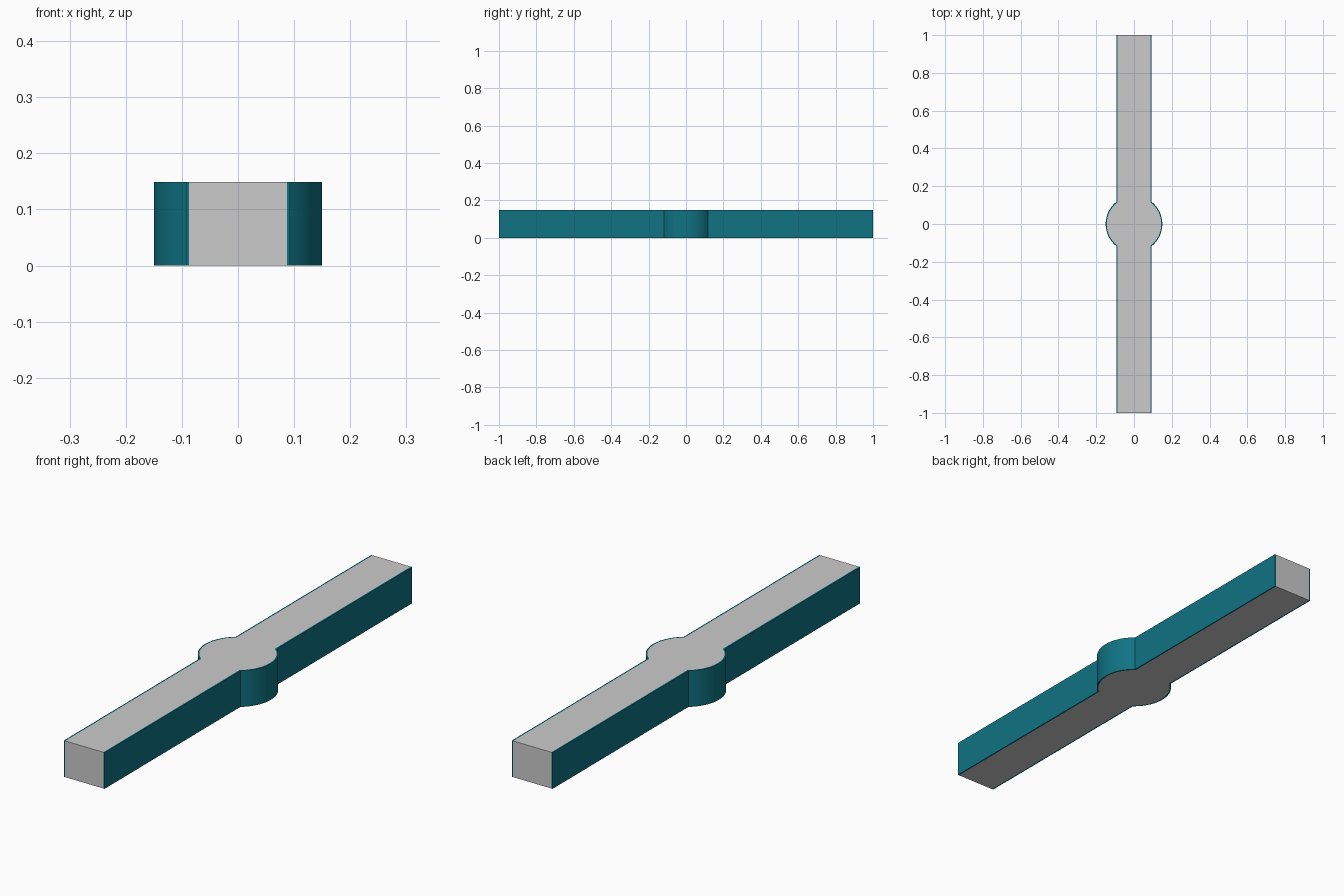
import bpy, bmesh, math

if "Cube" in bpy.data.objects:
    bpy.data.objects.remove(bpy.data.objects["Cube"])

HEIGHT = 0.149
HALF_LENGTH = 1.0
HALF_WIDTH = 0.093
HUB_RADIUS = 0.15
EDGE = 0.006
ARC_STEPS = 32


def side_profile(inset, sign):
    """One long side, front to back: straight arm, hub arc, straight arm."""
    w, r = HALF_WIDTH - inset, HUB_RADIUS - inset
    a = math.acos(w / r)
    arc = [-a + 2 * a * i / ARC_STEPS for i in range(ARC_STEPS + 1)]
    pts = [(w, -HALF_LENGTH)]
    pts += [(r * math.cos(t), r * math.sin(t)) for t in arc]
    pts.append((w, HALF_LENGTH))
    return [(sign * x, y) for x, y in pts]


def prism(name, outline, material=None):
    """Extrude a closed outline from z = 0 to HEIGHT."""
    bm = bmesh.new()
    face = bm.faces.new([bm.verts.new((x, y, 0)) for x, y in outline])
    res = bmesh.ops.extrude_face_region(bm, geom=[face], use_keep_orig=True)
    top = [g for g in res["geom"] if isinstance(g, bmesh.types.BMVert)]
    bmesh.ops.translate(bm, verts=top, vec=(0, 0, HEIGHT))
    bmesh.ops.recalc_face_normals(bm, faces=bm.faces)
    mesh = bpy.data.meshes.new(name)
    bm.to_mesh(mesh)
    bm.free()
    obj = bpy.data.objects.new(name, mesh)
    bpy.context.collection.objects.link(obj)
    if material:
        mesh.materials.append(material)
    bpy.ops.object.select_all(action='DESELECT')
    obj.select_set(True)
    bpy.context.view_layer.objects.active = obj
    bpy.ops.object.shade_smooth_by_angle(angle=math.radians(30))
    return obj


teal = bpy.data.materials.new("teal")
teal.diffuse_color = (0.005, 0.17, 0.23, 1)
teal.use_nodes = True
teal.node_tree.nodes["Principled BSDF"].inputs["Base Color"].default_value = teal.diffuse_color

# Grey bar with round hub
prism("bar_core", side_profile(EDGE, 1) + side_profile(EDGE, -1)[::-1])

# Thin teal edging along both long sides
for label, sign in (("right", 1), ("left", -1)):
    prism(f"{label}_edging",
          side_profile(0, sign) + side_profile(EDGE, sign)[::-1], teal)
